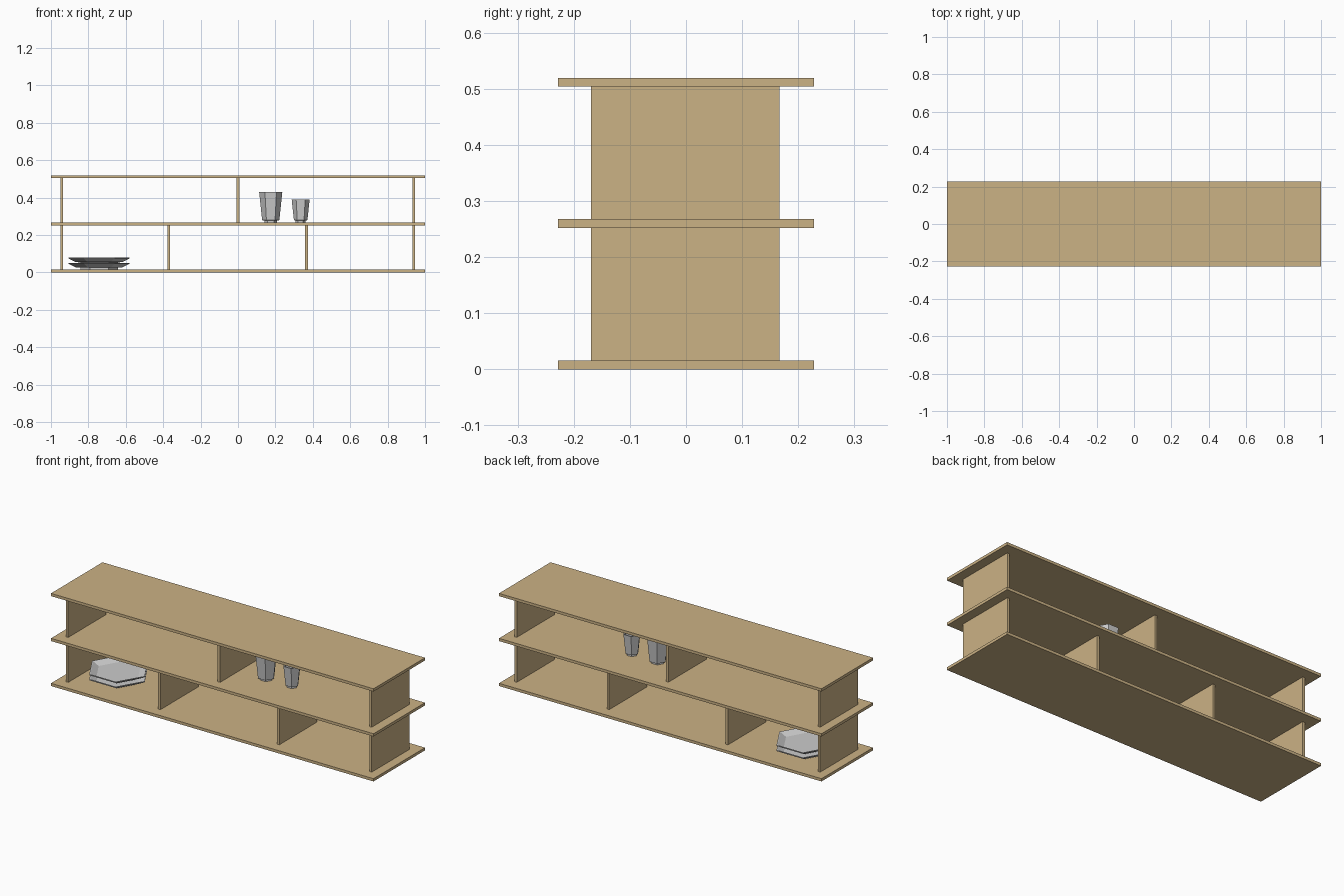
import bpy, bmesh
from math import cos, sin, pi

cube = bpy.data.objects.get("Cube")
if cube:
    bpy.data.objects.remove(cube, do_unlink=True)


def material(name, rgb):
    mat = bpy.data.materials.new(name)
    mat.use_nodes = True
    mat.diffuse_color = (*rgb, 1)
    mat.node_tree.nodes["Principled BSDF"].inputs["Base Color"].default_value = (*rgb, 1)
    return mat


WOOD = material("light wood", (0.60, 0.445, 0.235))
CERAMIC = material("pale grey ceramic", (0.60, 0.60, 0.60))


def finish(name, bm, mat):
    bmesh.ops.recalc_face_normals(bm, faces=bm.faces)
    mesh = bpy.data.meshes.new(name)
    bm.to_mesh(mesh)
    bm.free()
    mesh.materials.append(mat)
    obj = bpy.data.objects.new(name, mesh)
    bpy.context.collection.objects.link(obj)
    return obj


def box(name, low, high, mat):
    bm = bmesh.new()
    bmesh.ops.create_cube(bm, size=1)
    for v in bm.verts:
        v.co = [a + (c + 0.5) * (b - a) for a, b, c in zip(low, high, v.co)]
    return finish(name, bm, mat)


def lathe(name, x, z, profile, mat, sides=6):
    """Closed faceted vessel from an outside-to-inside (radius, height) profile."""
    bm = bmesh.new()
    rings = []
    for r, h in profile:
        rings.append([bm.verts.new((x + r * cos(2 * pi * i / sides),
                                    r * sin(2 * pi * i / sides), z + h))
                      for i in range(sides)])
    for a, b in zip(rings, rings[1:]):
        for i in range(sides):
            j = (i + 1) % sides
            bm.faces.new((a[i], a[j], b[j], b[i]))
    bm.faces.new(rings[0])
    bm.faces.new(rings[-1])
    return finish(name, bm, mat)


# Three long shelf boards
THICK = 0.0155
LEVELS = {"bottom": 0.0, "middle": 0.252, "top": 0.504}
for label, z in LEVELS.items():
    box(label + "_shelf", (-1, -0.228, z), (1, 0.228, z + THICK), WOOD)

# Upright panels between the boards
UPRIGHTS = {"lower": (0.0, (-0.942, -0.37, 0.367, 0.94)),
            "upper": (0.252, (-0.942, 0.0, 0.94))}
for label, (z, places) in UPRIGHTS.items():
    for n, x in enumerate(places, 1):
        box(f"{label}_upright_{n}", (x - 0.0075, -0.169, z + THICK),
            (x + 0.0075, 0.167, z + 0.252), WOOD)

# Two stacked six-sided plates
PLATE = [(0.10, 0), (0.10, 0.010), (0.125, 0.012), (0.163, 0.031),
         (0.163, 0.036), (0.157, 0.036), (0.122, 0.018)]
for n in range(2):
    lathe(f"plate_{n + 1}", -0.742, THICK + n * 0.028, PLATE, CERAMIC)


# Six-sided tumblers on a small foot
def tumbler(name, x, top, base, height):
    lathe(name, x, 0.252 + THICK,
          [(base * 0.75, 0), (base * 0.75, 0.010), (base, 0.012), (top, height),
           (top - 0.006, height), (base - 0.006, 0.019)], CERAMIC)


tumbler("large_tumbler", 0.175, 0.062, 0.046, 0.163)
tumbler("small_tumbler", 0.335, 0.048, 0.036, 0.122)
